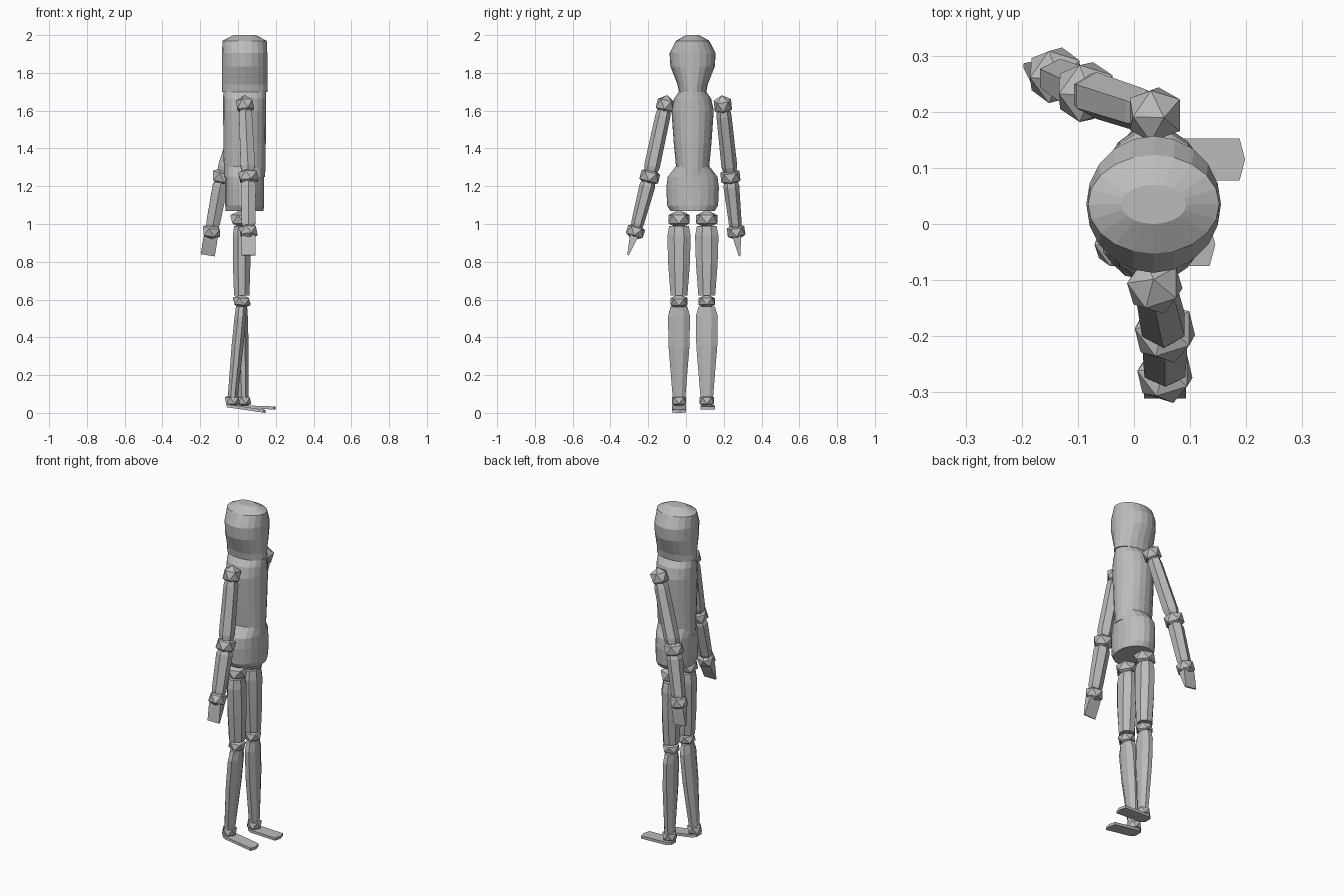
import bpy, bmesh, math
from mathutils import Vector, Matrix

old = bpy.data.objects.get("Cube")
if old:
    bpy.data.objects.remove(old, do_unlink=True)

grey = bpy.data.materials.new("plain_grey")
grey.use_nodes = True
grey.diffuse_color = (0.5, 0.5, 0.5, 1)
grey.node_tree.nodes["Principled BSDF"].inputs["Base Color"].default_value = (0.5, 0.5, 0.5, 1)


def finish(name, bm):
    bmesh.ops.recalc_face_normals(bm, faces=bm.faces)
    mesh = bpy.data.meshes.new(name)
    bm.to_mesh(mesh)
    bm.free()
    mesh.materials.append(grey)
    obj = bpy.data.objects.new(name, mesh)
    bpy.context.collection.objects.link(obj)
    return obj


def frame(p, q):
    """Axes of a part running from p to q: depth (towards x), side, along."""
    along = (q - p).normalized()
    depth = Vector((1, 0, 0))
    depth = (depth - along * depth.dot(along)).normalized()
    return depth, along.cross(depth), along


def loft(name, p, q, rings, sides, turn=0.5):
    """Closed tube from p to q; rings are (fraction, depth radius, side radius)."""
    p, q = Vector(p), Vector(q)
    depth, side, _ = frame(p, q)
    bm = bmesh.new()
    loops = []
    for t, rd, rs in rings:
        loop = []
        for i in range(sides):
            a = 2 * math.pi * (i + turn) / sides
            loop.append(bm.verts.new(p.lerp(q, t) + depth * rd * math.cos(a) + side * rs * math.sin(a)))
        loops.append(loop)
    for low, high in zip(loops, loops[1:]):
        for i in range(sides):
            j = (i + 1) % sides
            bm.faces.new((low[i], low[j], high[j], high[i]))
    bm.faces.new(loops[0])
    bm.faces.new(loops[-1])
    return finish(name, bm)


def joint(name, centre, toward, radius, squash=1):
    """Twenty-sided ball lined up with the limb below it."""
    c = Vector(centre)
    depth, side, along = frame(c, Vector(toward))
    turn = Matrix((depth, side, along)).transposed().to_4x4()
    bm = bmesh.new()
    bmesh.ops.create_icosphere(bm, subdivisions=1, radius=radius)
    bmesh.ops.scale(bm, vec=(1, 1, squash), verts=bm.verts)
    bmesh.ops.transform(bm, matrix=Matrix.Translation(c) @ turn, verts=bm.verts)
    return finish(name, bm)


def foot(name, heel, toe, width, thick):
    """Flat sole with clipped heel and pointed toe."""
    heel, toe = Vector(heel), Vector(toe)
    length = toe - heel
    outline = [(0, 0.3), (0.12, 0.5), (0.95, 0.5), (1, 0), (0.95, -0.5), (0.12, -0.5), (0, -0.3)]
    bm = bmesh.new()
    verts = [bm.verts.new(heel + length * t + Vector((0, w * width, 0))) for t, w in outline]
    face = bm.faces.new(verts)
    new = bmesh.ops.extrude_face_region(bm, geom=[face])["geom"]
    bmesh.ops.translate(bm, vec=(0, 0, thick), verts=[v for v in new if isinstance(v, bmesh.types.BMVert)])
    return finish(name, bm)


# Head, chest and hips: round columns whose width changes and depth hardly does
mid = 0.035
loft("head", (mid, mid, 1.70), (mid, mid, 2.0),
     [(0, 0.12, 0.073), (0.13, 0.12, 0.08), (0.45, 0.12, 0.118), (0.68, 0.12, 0.122),
      (0.9, 0.117, 0.088), (1, 0.058, 0.035)], 20, 0)
loft("chest", (mid, mid, 1.25), (mid, mid, 1.70),
     [(0, 0.108, 0.09), (0.1, 0.11, 0.087), (0.4, 0.112, 0.1), (0.78, 0.114, 0.112),
      (0.92, 0.114, 0.098), (1, 0.112, 0.072)], 20, 0)
loft("hips", (mid, mid, 1.07), (mid, mid, 1.31),
     [(0, 0.1, 0.118), (0.12, 0.103, 0.135), (0.5, 0.103, 0.139), (0.75, 0.103, 0.132),
      (1, 0.106, 0.085)], 20, 0)

# Arms: shoulder, elbow, wrist, fingertip
arms = {
    "right": [(0.037, -0.11, 1.63), (0.055, -0.192, 1.25), (0.055, -0.268, 0.96), (0.055, -0.307, 0.835)],
    "left": [(0.037, 0.195, 1.63), (-0.085, 0.235, 1.25), (-0.14, 0.265, 0.96), (-0.16, 0.283, 0.835)],
}
for label, (shoulder, elbow, wrist, tip) in arms.items():
    joint(label + "_shoulder", shoulder, elbow, 0.054)
    joint(label + "_elbow", elbow, wrist, 0.06, 0.85)
    joint(label + "_wrist", wrist, tip, 0.055, 0.85)
    loft(label + "_upper_arm", shoulder, elbow,
         [(0.05, 0.032, 0.034), (0.15, 0.04, 0.04), (0.85, 0.044, 0.042), (0.97, 0.032, 0.032)], 6)
    loft(label + "_forearm", elbow, wrist,
         [(0.06, 0.032, 0.034), (0.17, 0.046, 0.042), (0.85, 0.042, 0.034), (0.97, 0.03, 0.026)], 6)
    loft(label + "_hand", wrist, tip,
         [(0.1, 0.05, 0.032), (0.4, 0.053, 0.025), (1, 0.053, 0.006)], 4)

# Legs: y position, ankle x, heel and toe
legs = {
    "right": (-0.037, -0.03, (-0.06, -0.037, 0.03), (0.145, -0.037, 0.0)),
    "left": (0.11, 0.03, (0.0, 0.115, 0.025), (0.198, 0.115, 0.018)),
}
for label, (y, ankle_x, heel, toe) in legs.items():
    hip, knee, ankle = (0.018, y, 1.025), (0.02, y, 0.59), (ankle_x, y, 0.065)
    joint(label + "_hip_joint", hip, knee, 0.066, 0.75)
    joint(label + "_knee", knee, ankle, 0.052, 0.75)
    joint(label + "_ankle", ankle, (ankle_x, y, 0), 0.045, 0.85)
    loft(label + "_thigh", hip, knee,
         [(0.08, 0.042, 0.056), (0.2, 0.05, 0.067), (0.55, 0.05, 0.062), (0.93, 0.044, 0.048)], 8)
    loft(label + "_shin", knee, ankle,
         [(0.05, 0.03, 0.047), (0.15, 0.033, 0.063), (0.45, 0.034, 0.06), (0.97, 0.028, 0.036)], 8)
    foot(label + "_foot", heel, toe, 0.075, 0.016)
